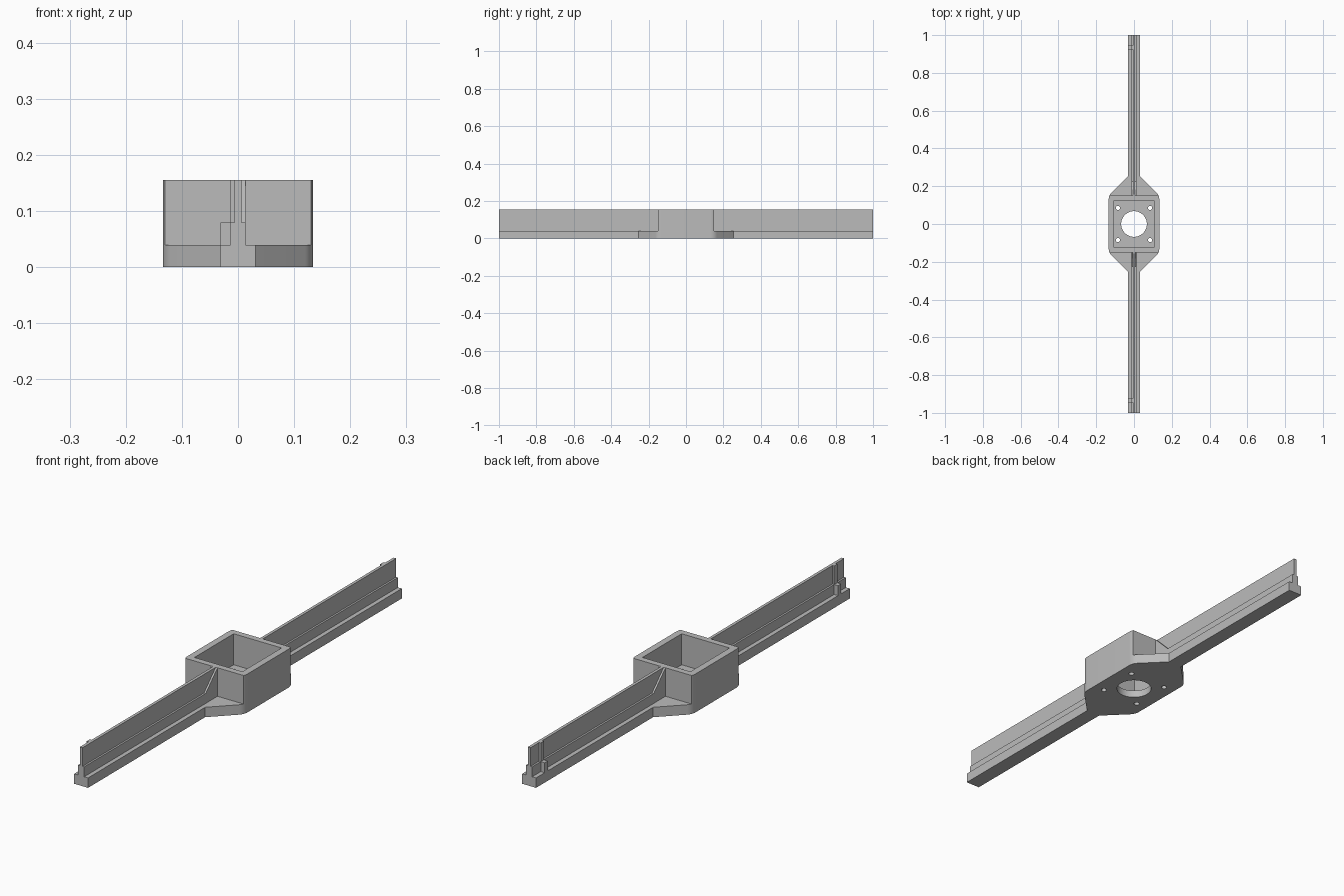
import bpy, bmesh, math

if "Cube" in bpy.data.objects:
    bpy.data.objects.remove(bpy.data.objects["Cube"], do_unlink=True)

grey = bpy.data.materials.new("plain_grey")
grey.use_nodes = True
colour = (0.5, 0.5, 0.5, 1)
grey.diffuse_color = colour
grey.node_tree.nodes["Principled BSDF"].inputs["Base Color"].default_value = colour

FLOOR, PLATE, STEP, TOP = 0.03, 0.04, 0.08, 0.155
ARM, RIB, WEB = 0.031, 0.0135, 0.006     # half widths of the arm layers
BOX_X, BOX_Y = 0.134, 0.15               # half size of the central box


def prism(name, points, start, end, axis="Z"):
    """Extrude a closed 2D outline along an axis (X: y,z  Y: x,z  Z: x,y)."""
    place = {"X": lambda a, b, t: (t, a, b),
             "Y": lambda a, b, t: (a, t, b),
             "Z": lambda a, b, t: (a, b, t)}[axis]
    bm = bmesh.new()
    face = bm.faces.new([bm.verts.new(place(a, b, start)) for a, b in points])
    shift = place(0, 0, end - start)
    extruded = bmesh.ops.extrude_face_region(bm, geom=[face], use_keep_orig=True)
    moved = [v for v in extruded["geom"] if isinstance(v, bmesh.types.BMVert)]
    bmesh.ops.translate(bm, verts=moved, vec=shift)
    bmesh.ops.recalc_face_normals(bm, faces=bm.faces)
    mesh = bpy.data.meshes.new(name)
    bm.to_mesh(mesh)
    bm.free()
    mesh.materials.append(grey)
    obj = bpy.data.objects.new(name, mesh)
    bpy.context.collection.objects.link(obj)
    return obj


def block(name, x0, x1, y0, y1, z0, z1):
    return prism(name, [(x0, y0), (x1, y0), (x1, y1), (x0, y1)], z0, z1)


def circle(x, y, r, n):
    return [(x + r * math.cos(math.tau * i / n), y + r * math.sin(math.tau * i / n))
            for i in range(n)]


def four_way(quarter):
    """Mirror a quarter outline, listed from +x round to +y, into a closed loop."""
    half = quarter + [(-x, y) for x, y in reversed(quarter)]
    return half + [(-x, -y) for x, y in half]


def cut(target, cutters):
    for cutter in cutters:
        cutter.hide_render = True
        mod = target.modifiers.new("cut", "BOOLEAN")
        mod.operation, mod.solver, mod.object = "DIFFERENCE", "EXACT", cutter
    bpy.context.view_layer.update()
    result = target.evaluated_get(bpy.context.evaluated_depsgraph_get())
    mesh = bpy.data.meshes.new_from_object(result)
    target.modifiers.clear()
    target.data = mesh


# Rounded shoulder where the box side meets the diagonal
R = 0.05
corner_y = 0.151
cx, cy = BOX_X - R, corner_y - R * math.tan(math.pi / 8)
shoulder = [(cx + R * math.cos(a), cy + R * math.sin(a))
            for a in [math.pi / 4 * i / 8 for i in range(9)]]

# Base plate with both arm flanges
neck_y = BOX_X + corner_y - ARM
base = prism("base_plate", four_way(shoulder + [(ARM, neck_y), (ARM, 1)]), 0, PLATE)

# Open box walls
box_x = cx + math.sqrt(R * R - (BOX_Y - cy) ** 2)
box_profile = [p for p in shoulder if p[1] < BOX_Y] + [(box_x, BOX_Y)]
box = prism("box_walls", four_way(box_profile), PLATE, TOP)

# Cavity, centre hole and screw holes
cavity = block("cavity_cutter", -0.107, 0.107, -0.125, 0.125, FLOOR, 0.3)
bores = [prism("bore_cutter", circle(0, 0, 0.068, 48), -0.1, 0.1)]
for sx in (-1, 1):
    for sy in (-1, 1):
        bores.append(prism("screw_cutter", circle(sx * 0.085, sy * 0.085, 0.011, 20), -0.1, 0.1))
cut(base, [cavity] + bores)
cut(box, [cavity])
for cutter in [cavity] + bores:
    bpy.data.objects.remove(cutter, do_unlink=True)

# Stepped web, gusset and end clip on each arm
web_profile = [(-RIB, PLATE), (RIB, PLATE), (RIB, STEP), (WEB, STEP),
               (WEB, TOP), (-WEB, TOP), (-WEB, STEP), (-RIB, STEP)]
for side, s in (("front", -1), ("back", 1)):
    prism(side + "_arm_web", web_profile, s * BOX_Y, s, "Y")
    prism(side + "_gusset", [(s * BOX_Y, STEP), (s * 0.225, STEP), (s * BOX_Y, TOP)],
          -RIB, RIB, "X")
    block(side + "_clip_rib", -RIB, -WEB, s * 0.925, s * 0.945, STEP, TOP)
    block(side + "_clip_block", -ARM, -RIB, s * 0.925, s * 0.945, PLATE, STEP)

# Smooth the rounded shoulders and holes only
bpy.ops.object.select_all(action="DESELECT")
for obj in (base, box):
    obj.select_set(True)
bpy.context.view_layer.objects.active = base
bpy.ops.object.shade_smooth_by_angle(angle=math.radians(30))
